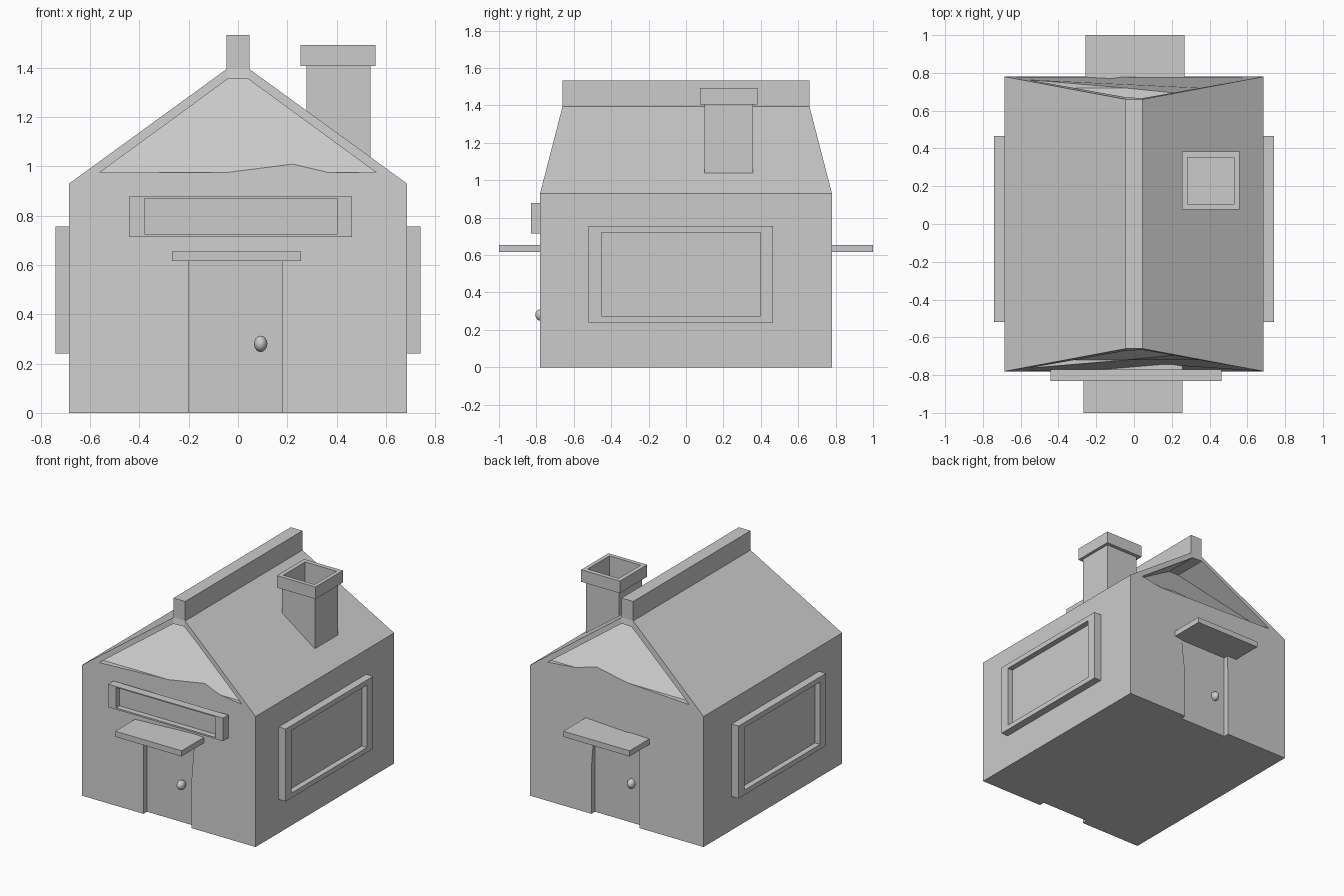
import bpy, bmesh
from math import radians
from mathutils import Matrix

if "Cube" in bpy.data.objects:
    bpy.data.objects.remove(bpy.data.objects["Cube"])


def loft(name, a, b):
    """Closed solid between two matching point loops."""
    bm = bmesh.new()
    va = [bm.verts.new(p) for p in a]
    vb = [bm.verts.new(p) for p in b]
    n = len(a)
    bm.faces.new(va)
    bm.faces.new(vb[::-1])
    for i in range(n):
        j = (i + 1) % n
        bm.faces.new((va[j], va[i], vb[i], vb[j]))
    bmesh.ops.recalc_face_normals(bm, faces=bm.faces)
    me = bpy.data.meshes.new(name)
    bm.to_mesh(me)
    bm.free()
    ob = bpy.data.objects.new(name, me)
    bpy.context.collection.objects.link(ob)
    return ob


def box(name, x, y, z):
    ring = [(x[0], y[0]), (x[1], y[0]), (x[1], y[1]), (x[0], y[1])]
    return loft(name, [(*p, z[0]) for p in ring], [(*p, z[1]) for p in ring])


def cut(ob, *cutters):
    """Subtract the cutters, bake the result and remove them."""
    for c in cutters:
        c.hide_render = True
        m = ob.modifiers.new("cut", 'BOOLEAN')
        m.operation, m.solver, m.object = 'DIFFERENCE', 'EXACT', c
    deps = bpy.context.evaluated_depsgraph_get()
    me = bpy.data.meshes.new_from_object(ob.evaluated_get(deps))
    ob.modifiers.clear()
    ob.data = me
    for c in cutters:
        bpy.data.objects.remove(c)
    return ob


def half_turn(ob):
    ob.data.transform(Matrix.Rotation(radians(180), 4, 'Z'))
    ob.data.update()
    return ob


# House body with the gable roof, ends leaning inward
W, D, EAVE, RIDGE = 0.685, 0.78, 0.93, 1.395
house = [[(-W, s * D, 0), (W, s * D, 0), (W, s * D, EAVE), (0.045, s * 0.66, RIDGE),
          (-0.045, s * 0.66, RIDGE), (-W, s * D, EAVE)] for s in (-1, 1)]
body = loft("house_body", *house)


def door_cutter():
    return box("door_cutter", (-0.2, 0.18), (-0.9, -0.74), (-0.1, 0.615))


def gable_cutter():
    tri = [(-0.56, 0.975), (0.56, 0.975), (0.04, 1.355), (-0.04, 1.355)]
    return loft("gable_cutter", [(x, -0.95, z) for x, z in tri],
                [(x, -0.72 if z < 1 else -0.42, z) for x, z in tri])


# Door recesses and sloping gable recesses on both ends
cut(body, door_cutter(), half_turn(door_cutter()),
    gable_cutter(), half_turn(gable_cutter()))

# Ridge beam
box("ridge_beam", (-0.046, 0.046), (-0.66, 0.66), (1.39, 1.533))

# Awnings over both doors
box("front_awning", (-0.267, 0.256), (-1.0, -0.74), (0.615, 0.655))
half_turn(box("back_awning", (-0.267, 0.256), (-1.0, -0.74), (0.615, 0.655)))

# Long window above the front door
cut(box("front_window", (-0.442, 0.463), (-0.83, -0.77), (0.714, 0.878)),
    box("pane_cutter", (-0.38, 0.402), (-0.9, -0.79), (0.725, 0.87)))

# Side windows
for name, s in (("right_window", 1), ("left_window", -1)):
    cut(box(name, sorted((s * 0.67, s * 0.74)), (-0.52, 0.465), (0.24, 0.756)),
        box("pane_cutter", sorted((s * 0.70, s * 0.8)), (-0.453, 0.397), (0.275, 0.72)))

# Hollow chimney with a wider cap
cut(box("chimney_shaft", (0.277, 0.537), (0.098, 0.358), (0.98, 1.41)),
    box("flue_cutter", (0.284, 0.53), (0.105, 0.351), (1.23, 1.6)))
cut(box("chimney_cap", (0.253, 0.558), (0.076, 0.383), (1.406, 1.492)),
    box("cap_cutter", (0.284, 0.53), (0.105, 0.351), (1.3, 1.6)))

# Door knobs
for name, x, y in (("front_knob", 0.092, -0.77), ("back_knob", -0.092, 0.743)):
    bpy.ops.mesh.primitive_uv_sphere_add(segments=24, ring_count=12, location=(x, y, 0.28))
    knob = bpy.context.object
    knob.name = name
    knob.scale = (0.027, 0.036, 0.033)
    bpy.ops.object.shade_smooth()
